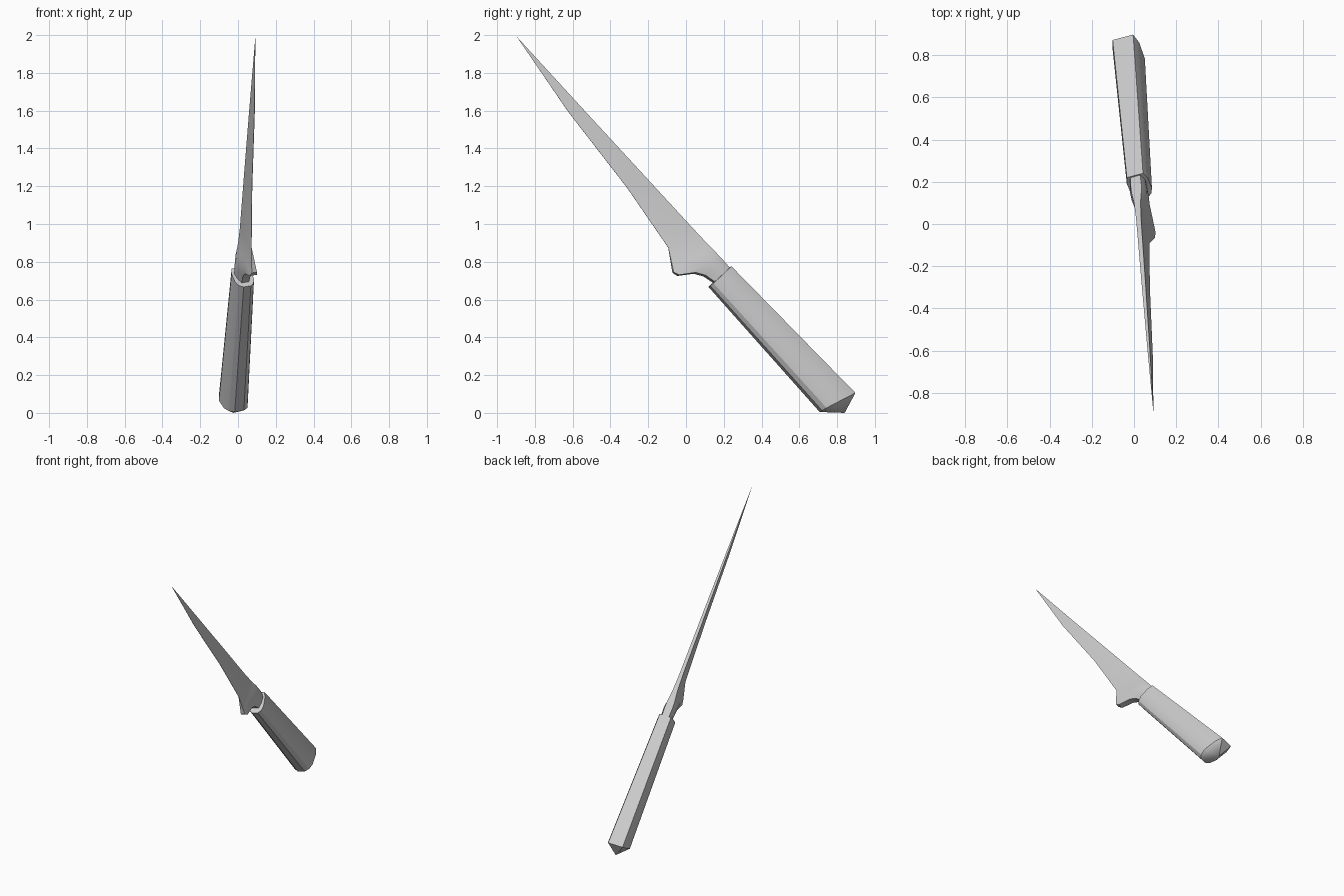
import bpy, bmesh, math
from mathutils import Vector

if "Cube" in bpy.data.objects:
    bpy.data.objects.remove(bpy.data.objects["Cube"])

# Local frame: U runs along the spine to the tip, W from spine to cutting edge, N across
U = Vector((0.052, -0.676, 0.737)).normalized()
W0 = Vector((0, -0.737, -0.676))
W0 = (W0 - U * W0.dot(U)).normalized()
N0 = Vector((1, 0, 0))
N0 = (N0 - U * N0.dot(U) - W0 * N0.dot(W0)).normalized()
ROLL = math.radians(17)
W = W0 * math.cos(ROLL) + N0 * math.sin(ROLL)
N = N0 * math.cos(ROLL) - W0 * math.sin(ROLL)
ORIGIN = Vector((0.010, 0.13, 0.88))


def place(s, d, n):
    return ORIGIN + U * s + W * (d / math.cos(ROLL)) + N * n


def loft(name, rings, start_point=None, end_point=None, angle=35):
    """Skin rings of (s, d, n) points, closing each end with a point or a face."""
    bm = bmesh.new()
    loops = [[bm.verts.new(place(*p)) for p in r] for r in rings]
    for a, b in zip(loops, loops[1:]):
        for i in range(len(a)):
            j = (i + 1) % len(a)
            bm.faces.new((a[i], a[j], b[j], b[i]))
    for loop, tip in ((loops[0], start_point), (loops[-1], end_point)):
        if tip:
            v = bm.verts.new(place(*tip))
            for i in range(len(loop)):
                bm.faces.new((loop[i], loop[(i + 1) % len(loop)], v))
        else:
            bm.faces.new(loop)
    bmesh.ops.recalc_face_normals(bm, faces=bm.faces)
    me = bpy.data.meshes.new(name)
    bm.to_mesh(me)
    bm.free()
    ob = bpy.data.objects.new(name, me)
    bpy.context.collection.objects.link(ob)
    bpy.ops.object.select_all(action='DESELECT')
    ob.select_set(True)
    bpy.context.view_layer.objects.active = ob
    bpy.ops.object.shade_smooth_by_angle(angle=math.radians(angle))
    return ob


def mirrored(half):
    return half + [(s, d, -n) for s, d, n in reversed(half)]


# Blade, guard and neck: s, edge depth, half thickness at spine / middle / edge
stations = [
    (-0.20, 0.108, 0.024, 0.038, 0.020),
    (-0.148, 0.108, 0.024, 0.038, 0.020),
    (-0.09, 0.122, 0.026, 0.041, 0.022),
    (-0.045, 0.150, 0.025, 0.038, 0.022),
    (0.006, 0.222, 0.019, 0.028, 0.020),
    (0.036, 0.232, 0.016, 0.021, 0.014),
    (0.149, 0.162, 0.012, 0.010, 0.001),
    (0.533, 0.108, 0.010, 0.008, 0.001),
    (1.038, 0.066, 0.006, 0.005, 0.001),
]
blade = loft("blade", [
    mirrored([(s, 0, t), (s, d * 0.3, m), (s, d * 0.65, m * 0.9 if s < 0.1 else m * 0.55), (s, d, e)])
    for s, d, t, m, e in stations], end_point=(1.515, -0.002, 0))

# Handle: flat-topped rounded section, flaring to a slanted end with a pointed cap
section = [(-0.076, 0.040), (-0.040, 0.052), (0.025, 0.052), (0.055, 0.040), (0.070, 0.020)]


def handle_ring(s, centre, scale, slant):
    return mirrored([(s + slant * d, centre + d * scale, n * scale) for d, n in section])


handle = loft("handle", [handle_ring(-0.15, 0.070, 1.0, 0),
                         handle_ring(-1.062, 0.063, 1.27, 0.36)],
              start_point=None, end_point=(-1.13, 0.065, 0), angle=30)

# Rest the model on the floor and centre it
pts = [v.co for o in (blade, handle) for v in o.data.vertices]
lo = [min(p[i] for p in pts) for i in range(3)]
hi = [max(p[i] for p in pts) for i in range(3)]
shift = Vector((-(lo[0] + hi[0]) / 2, -(lo[1] + hi[1]) / 2, -lo[2]))
for o in (blade, handle):
    for v in o.data.vertices:
        v.co += shift
